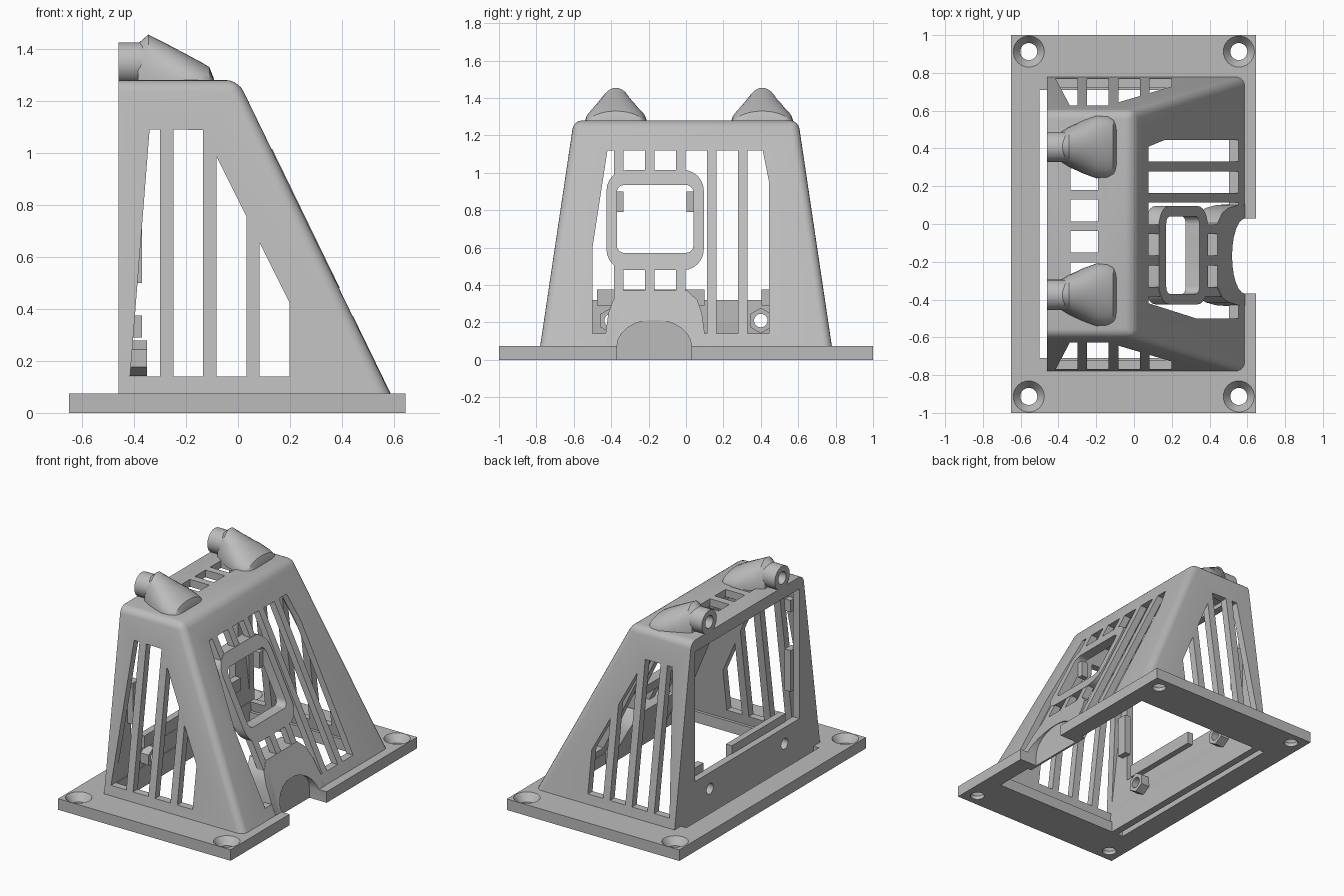
import bpy, bmesh, math

cube = bpy.data.objects.get("Cube")
if cube:
    bpy.data.objects.remove(cube, do_unlink=True)

grey = bpy.data.materials.new("light grey")
grey.use_nodes = True
grey.diffuse_color = (0.5, 0.5, 0.5, 1)
grey.node_tree.nodes["Principled BSDF"].inputs["Base Color"].default_value = (0.5, 0.5, 0.5, 1)


def finish(name, bm):
    bmesh.ops.recalc_face_normals(bm, faces=bm.faces)
    mesh = bpy.data.meshes.new(name)
    bm.to_mesh(mesh)
    bm.free()
    mesh.materials.append(grey)
    ob = bpy.data.objects.new(name, mesh)
    bpy.context.collection.objects.link(ob)
    return ob


def loft_mesh(loops, closed=False):
    """Skin equal-length loops; capped ends, or closed into a ring."""
    bm = bmesh.new()
    rings = [[bm.verts.new(p) for p in loop] for loop in loops]
    n = len(rings[0])
    pairs = list(zip(rings, rings[1:]))
    if closed:
        pairs.append((rings[-1], rings[0]))
    else:
        bm.faces.new(rings[0])
        bm.faces.new(rings[-1])
    for a, b in pairs:
        for i in range(n):
            j = (i + 1) % n
            bm.faces.new((a[i], a[j], b[j], b[i]))
    return bm


def loft(name, loops, closed=False):
    return finish(name, loft_mesh(loops, closed))


def prism_x(name, pts, x0, x1):
    return loft(name, [[(x, y, z) for y, z in pts] for x in (x0, x1)])


def prism_y(name, pts, y0, y1):
    return loft(name, [[(x, y, z) for x, z in pts] for y in (y0, y1)])


def box(name, x0, x1, y0, y1, z0, z1):
    return prism_x(name, [(y0, z0), (y1, z0), (y1, z1), (y0, z1)], x0, x1)


def circle(cy, cz, r, n=32):
    return [(cy + r * math.cos(2 * math.pi * i / n), cz + r * math.sin(2 * math.pi * i / n)) for i in range(n)]


def round_rect(y0, y1, z0, z1, r, steps=6):
    pts = []
    for k, (cy, cz) in enumerate([(y1 - r, z1 - r), (y0 + r, z1 - r), (y0 + r, z0 + r), (y1 - r, z0 + r)]):
        for i in range(steps + 1):
            a = math.pi / 2 * (k + i / steps)
            pts.append((cy + r * math.cos(a), cz + r * math.sin(a)))
    return pts


def cut(target, cutter):
    cutter.hide_render = True
    mod = target.modifiers.new("cut", 'BOOLEAN')
    mod.operation = 'DIFFERENCE'
    mod.solver = 'EXACT'
    mod.object = cutter
    bpy.context.view_layer.objects.active = target
    bpy.ops.object.modifier_apply(modifier=mod.name)
    bpy.data.objects.remove(cutter, do_unlink=True)


TOP, BACK, WALL = 1.28, -0.46, 0.05
SLOT, PITCH = 0.115, 0.166
CY = -0.165  # centre of the front port


def front_x(z):
    return 0.4855 * (TOP - z)


def half_w(z):
    return 0.6 + 0.149 * (TOP - z)


def section(z, back, inset):
    x, w = front_x(z) - inset, half_w(z) - inset
    return [(back, -w, z), (x, -w, z), (x, w, z), (back, w, z)]


def slope_loop(pts, offset):
    return [(front_x(z) + offset, y, z) for y, z in pts]


# Base plate with open middle and countersunk corner holes
plate = box("base_plate", -0.65, 0.645, -1, 1, 0, 0.075)
cut(plate, box("cutter", -0.5, 0.53, -0.71, 0.71, -0.1, 0.2))
for x in (-0.557, 0.555):
    for y in (-0.913, 0.913):
        profile = [(0.045, -0.1), (0.045, 0.025), (0.083, 0.076), (0.083, 0.2)]
        cut(plate, loft("cutter", [[(px, py, z) for px, py in circle(x, y, r)] for r, z in profile]))

# Tapered hood with rounded front and top edges
bm = loft_mesh([section(0.06, BACK, 0), section(TOP, BACK, 0)])
edges = [e for e in bm.edges
         if not all(v.co.x < BACK + 0.01 for v in e.verts) and not all(v.co.z < 0.1 for v in e.verts)]
bmesh.ops.bevel(bm, geom=edges, offset=0.045, segments=5, profile=0.5, affect='EDGES')
hood = finish("hood", bm)
cut(hood, loft("cutter", [section(-0.1, BACK + WALL, WALL), section(TOP - WALL, BACK + WALL, WALL)]))

# Large window in the back wall
cut(hood, box("cutter", -0.6, -0.4, -0.56, 0.56, 0.32, 1.2))

# Side vents, the tops following the slope
for k in range(4):
    x0 = -0.415 + k * PITCH
    x1 = x0 + SLOT
    za, zb = (min(1.09, 0.82 - 2 * x) for x in (x0, x1))
    top_x = -0.34 if k == 0 else x0
    cut(hood, prism_y("cutter", [(x0, 0.14), (x1, 0.14), (x1, zb), (top_x, za)], -1, 1))

# Front vents with clipped outer corners
for k in range(6):
    y0 = -0.5 + k * PITCH
    y1 = y0 + SLOT
    pts = [(y0, 0.14), (y1, 0.14), (y1, 1.12), (y0, 1.12)]
    if k == 0:
        pts[3:] = [(-0.42, 1.12), (y0, 0.6)]
    if k == 5:
        pts[2:3] = [(y1, 0.945), (0.41, 1.12)]
    cut(hood, prism_x("cutter", pts, -0.1, 0.9))

# Top vents
for k in range(4):
    y0 = -0.318 + k * PITCH
    cut(hood, box("cutter", -0.335, -0.19, y0, y0 + SLOT, 1.1, 1.4))

# Front port: rounded frame lying in the slope
inner = round_rect(-0.37, 0.04, 0.572, 0.935, 0.04)
outer = round_rect(-0.425, 0.095, 0.48, 1.015, 0.11)
cut(hood, prism_x("cutter", inner, -0.1, 0.9))
loft("port_frame", [slope_loop(outer, 0.003), slope_loop(inner, 0.003),
                    slope_loop(inner, -0.07), slope_loop(outer, -0.07)], closed=True)
for i, y in enumerate((-0.352, 0.022)):
    box("port_tab_%d" % i, 0.11, 0.16, y - 0.018, y + 0.018, 0.79, 0.9)

# Cable outlet: thick panel with an arched recess that also notches the plate
half = [(0.27, 0), (0.265, 0.14), (0.25, 0.25), (0.225, 0.32), (0.17, 0.372)]
pts = [(CY + d, z) for d, z in half] + [(CY - d, z) for d, z in reversed(half)]
outlet = loft("cable_outlet", [slope_loop(pts, 0.002), slope_loop(pts, -0.12)])
arch = [(-0.37, -0.1), (0.03, -0.1)] + [
    (CY - 0.005 + 0.2 * math.cos(math.pi * i / 12), 0.07 + 0.145 * math.sin(math.pi * i / 12)) for i in range(13)]
for part in (outlet, hood, plate):
    cut(part, prism_x("cutter", arch, 0.515, 0.9))
cut(outlet, box("cutter", 0.62, 0.9, -1, 1, -0.1, 0.0755))

# Back wall foot reaching through the plate, plus screw holes and hex bosses
foot = box("back_wall_foot", BACK, BACK + WALL, -0.71, 0.71, 0, 0.1)
for i, y in enumerate((-0.4, 0.4)):
    boss = prism_x("screw_boss_%d" % i, [(y + 0.068 * math.sin(a * math.pi / 3), 0.21 + 0.068 * math.cos(a * math.pi / 3))
                                         for a in range(6)], BACK + WALL - 0.005, -0.35)
    for part in (boss, hood):
        cut(part, prism_x("cutter", circle(y, 0.21, 0.036), -0.6, -0.3))

# Retaining rails and clips around the back window
box("lower_rail", -0.415, -0.37, -0.475, 0.1, 0.29, 0.375)
box("lower_clip", -0.415, -0.37, 0.405, 0.56, 0.29, 0.375)
for side, s in (("left", 1), ("right", -1)):
    for i, (z0, z1) in enumerate(((0.5, 0.78), (1.04, 1.12))):
        y0, y1 = sorted((s * 0.53, s * 0.6))
        box("%s_clip_%d" % (side, i), -0.415, -0.37, y0, y1, z0, z1)

# Two cable glands on the roof: bored collar and flared hood
for side, y in (("left", 0.408), ("right", -0.375)):
    collar = prism_x(side + "_gland_collar", circle(y, 1.345, 0.08), BACK, -0.35)
    stations = [(-0.385, 0.08, 1.42), (-0.345, 0.105, 1.455), (-0.27, 0.14, 1.417), (-0.2, 0.166, 1.38),
                (-0.14, 0.163, 1.348), (-0.11, 0.148, 1.33), (-0.092, 0.125, 1.283)]
    loops = []
    for x, w, top in stations:
        loops.append([(x, y + w * math.cos(math.pi * i / 20), 1.265 + (top - 1.265) * math.sin(math.pi * i / 20))
                      for i in range(21)])
    flare = loft(side + "_gland_flare", loops)
    for part in (collar, flare):
        cut(part, prism_x("cutter", circle(y, 1.345, 0.042), -0.6, -0.3))

# Smooth the curved faces, keep the hard edges
for ob in bpy.context.view_layer.objects:
    ob.select_set(ob.type == 'MESH')
bpy.context.view_layer.objects.active = hood
bpy.ops.object.shade_smooth_by_angle(angle=math.radians(30))
